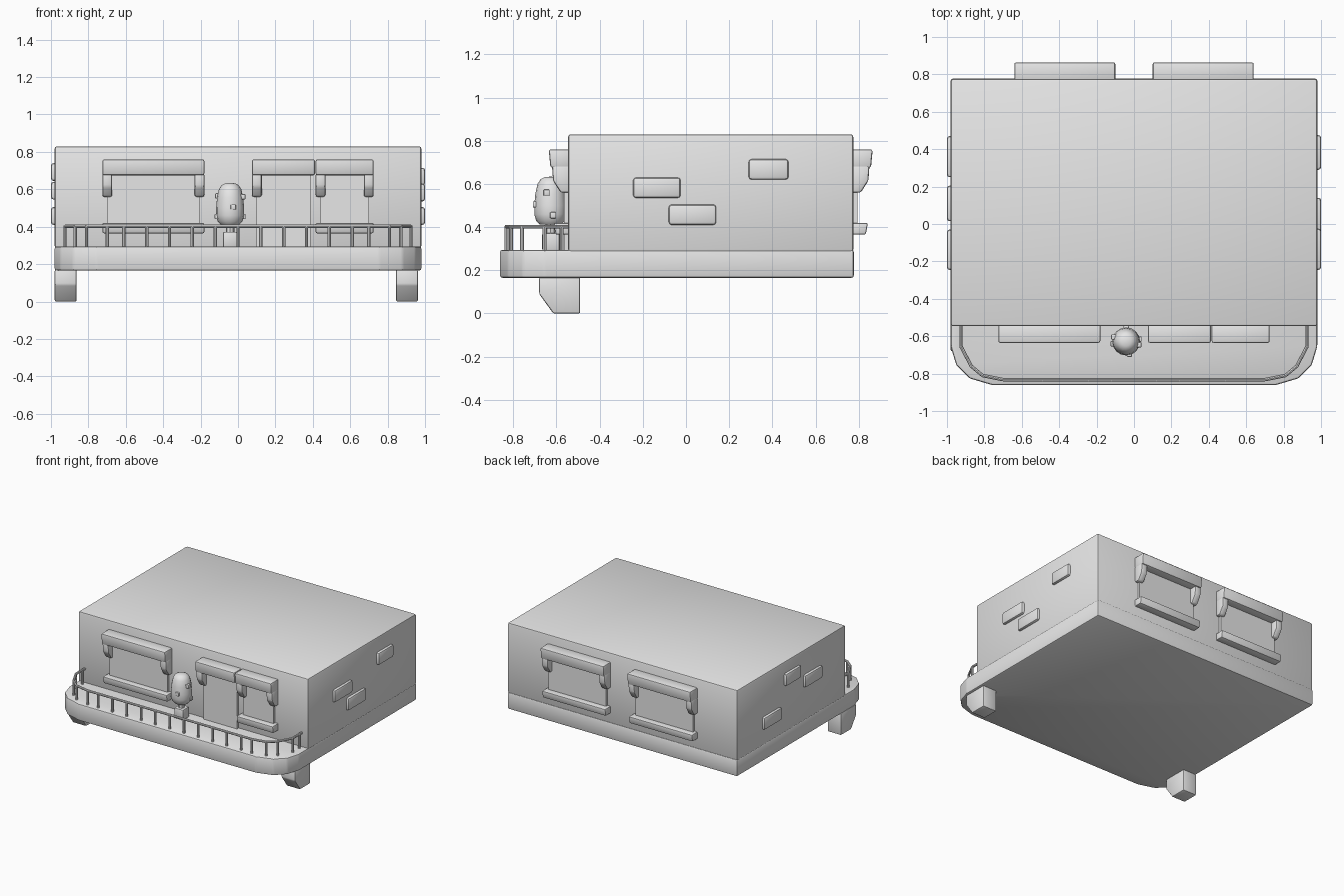
import bpy, bmesh, math
from mathutils import Vector

if "Cube" in bpy.data.objects:
    bpy.data.objects.remove(bpy.data.objects["Cube"])

grey = bpy.data.materials.new("plain_grey")
grey.use_nodes = True
grey.diffuse_color = (0.8, 0.8, 0.8, 1)
grey.node_tree.nodes["Principled BSDF"].inputs["Base Color"].default_value = (0.8, 0.8, 0.8, 1)

FRONT, BACK, FLOOR = -0.546, 0.775, 0.295


def finish(name, bm, bevel=0.0, segments=2):
    bmesh.ops.recalc_face_normals(bm, faces=bm.faces)
    if bevel:
        bmesh.ops.bevel(bm, geom=list(bm.edges), offset=bevel, segments=segments,
                        profile=0.5, affect='EDGES', clamp_overlap=True)
    mesh = bpy.data.meshes.new(name)
    bm.to_mesh(mesh)
    bm.free()
    mesh.materials.append(grey)
    obj = bpy.data.objects.new(name, mesh)
    bpy.context.collection.objects.link(obj)
    bpy.ops.object.select_all(action='DESELECT')
    obj.select_set(True)
    bpy.context.view_layer.objects.active = obj
    bpy.ops.object.shade_smooth_by_angle(angle=math.radians(35))
    return obj


def prism(name, points, shift, bevel=0.0):
    """Extrude a flat outline of 3D points along a vector."""
    bm = bmesh.new()
    face = bm.faces.new([bm.verts.new(p) for p in points])
    made = bmesh.ops.extrude_face_region(bm, geom=[face])
    verts = [v for v in made["geom"] if isinstance(v, bmesh.types.BMVert)]
    bmesh.ops.translate(bm, verts=verts, vec=shift)
    return finish(name, bm, bevel)


def box(name, x, y, z, bevel=0.0):
    pts = [(x[0], y[0], z[0]), (x[1], y[0], z[0]), (x[1], y[1], z[0]), (x[0], y[1], z[0])]
    return prism(name, pts, (0, 0, z[1] - z[0]), bevel)


def rod(bm, a, b, radius):
    a, b = Vector(a), Vector(b)
    made = bmesh.ops.create_cone(bm, cap_ends=True, segments=8, radius1=radius,
                                 radius2=radius, depth=(b - a).length)
    turn = (b - a).to_track_quat('Z', 'Y').to_matrix()
    bmesh.ops.rotate(bm, verts=made["verts"], matrix=turn)
    bmesh.ops.translate(bm, verts=made["verts"], vec=(a + b) / 2)


# House block and the platform with clipped front corners
box("house_block", (-0.98, 0.98), (FRONT, BACK), (FLOOR - 0.01, 0.83), 0.012)
corner = [(0.98, -0.655), (0.95, -0.755), (0.88, -0.825), (0.755, -0.862)]
outline = [(0.98, 0.778)] + corner
outline += [(-x, y) for x, y in reversed(outline)]
prism("platform", [(x, y, 0.165) for x, y in outline], (0, 0, FLOOR - 0.165), 0.012)

# Support brackets under the platform
foot = [(-0.68, 0.17), (-0.68, 0.09), (-0.615, 0.0), (-0.49, 0.0), (-0.49, 0.17)]
for side, x in (("right", -0.98), ("left", 0.845)):
    prism(side + "_support", [(x, y, z) for y, z in foot], (0.117, 0, 0), 0.008)

# Window and door trims
bracket = [(-0.01, 0.685), (0.075, 0.685), (0.07, 0.615), (0.035, 0.56), (-0.01, 0.56)]
sill = [(-0.01, 0.42), (0.068, 0.42), (0.058, 0.365), (-0.01, 0.365)]
lintel = [(-0.01, 0.76), (0.09, 0.76), (0.082, 0.675), (-0.01, 0.675)]


def opening(name, x0, x1, wall, out, door=False):
    def strip(part, profile, a, b, bevel):
        pts = [(a, wall + out * d, z) for d, z in profile]
        prism(name + "_" + part, pts, (b - a, 0, 0), bevel)
    low = FLOOR if door else 0.39
    panel = [(-0.01, low), (0.02, low), (0.02, 0.7), (-0.01, 0.7)]
    strip("panel", panel, x0 + 0.025, x1 - 0.025, 0)
    strip("lintel", lintel, x0, x1, 0.01)
    strip("right_bracket", bracket, x0, x0 + 0.052, 0.01)
    if not door:
        strip("left_bracket", bracket, x1 - 0.052, x1, 0.01)
        strip("sill", sill, x0, x1, 0.008)


opening("wide_window", -0.725, -0.18, FRONT, -1)
opening("door", 0.075, 0.412, FRONT, -1, door=True)
opening("small_window", 0.415, 0.725, FRONT, -1)
opening("back_right_window", -0.64, -0.10, BACK, 1)
opening("back_left_window", 0.10, 0.64, BACK, 1)

# Raised bricks on the side walls: side, y range, bottom height
bricks = [(1, -0.245, -0.025, 0.535), (1, -0.08, 0.14, 0.41), (1, 0.29, 0.475, 0.62),
          (-1, -0.245, -0.03, 0.545), (-1, 0.015, 0.205, 0.645), (-1, 0.25, 0.47, 0.41)]
for i, (s, y0, y1, z) in enumerate(bricks):
    box(f"wall_brick_{i + 1}", sorted((s * 0.96, s * 1.0)), (y0, y1), (z, z + 0.095), 0.014)

# Balcony railing
half = [(0.925, FRONT), (0.925, -0.655), (0.87, -0.76), (0.81, -0.81), (0.70, -0.832)]
path = half + [(-x, y) for x, y in reversed(half)]
bm = bmesh.new()
for (ax, ay), (bx, by) in zip(path, path[1:]):
    rod(bm, (ax, ay, 0.402), (bx, by, 0.402), 0.009)
finish("railing_top", bm)
posts = path[1:-1] + [(0.122 * i, -0.832) for i in range(-5, 6)]
posts += [(s * 0.925, FRONT - 0.03) for s in (-1, 1)]
bm = bmesh.new()
for x, y in posts:
    rod(bm, (x, y, FLOOR - 0.01), (x, y, 0.405), 0.009)
finish("railing_posts", bm)

# Rounded pod on a small stand beside the door
cx, cy = -0.042, -0.628
box("pod_stand", (cx - 0.038, cx + 0.038), (cy - 0.038, cy + 0.042), (FLOOR - 0.005, 0.373), 0.008)
bm = bmesh.new()
rod(bm, (cx, cy, 0.36), (cx, cy, 0.43), 0.022)
finish("pod_neck", bm)
profile = [(0, 0.412), (0.05, 0.412), (0.066, 0.428), (0.075, 0.46), (0.075, 0.5),
           (0.07, 0.555), (0.06, 0.6), (0.045, 0.623), (0.025, 0.632), (0, 0.634)]
bm = bmesh.new()
verts = [bm.verts.new((cx + r, cy, z)) for r, z in profile]
edges = [bm.edges.new(pair) for pair in zip(verts, verts[1:])]
bmesh.ops.spin(bm, geom=verts + edges, cent=(cx, cy, 0), axis=(0, 0, 1),
               angle=math.tau, steps=16, use_duplicate=False)
bmesh.ops.remove_doubles(bm, verts=bm.verts, dist=0.0005)
finish("pod_body", bm)

# Small square studs on the pod: heading in degrees, height
studs = [(-76, 0.505), (-15, 0.56), (10, 0.455), (-170, 0.455), (-200, 0.565), (90, 0.5)]
for i, (deg, z) in enumerate(studs):
    a = math.radians(deg)
    x, y = cx + 0.07 * math.cos(a), cy + 0.07 * math.sin(a)
    box(f"pod_stud_{i + 1}", (x - 0.014, x + 0.014), (y - 0.014, y + 0.014),
        (z - 0.014, z + 0.014), 0.004)
